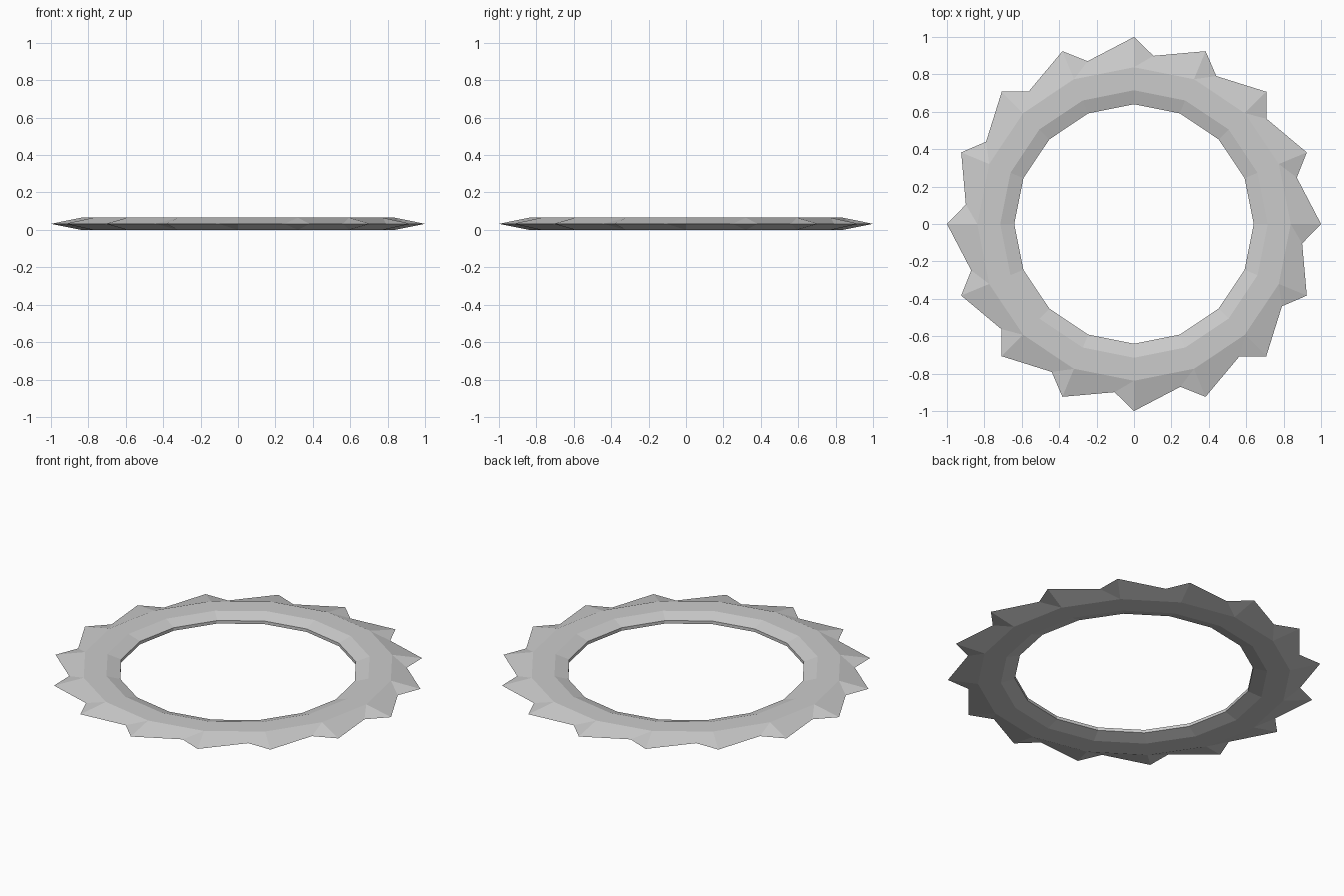
import bpy
import bmesh
from math import cos, sin, radians

cube = bpy.data.objects.get("Cube")
if cube:
    bpy.data.objects.remove(cube)

TEETH = 16
STEP = 360 / TEETH
HEIGHT = 0.065
MID = HEIGHT / 2
WALL = 0.009  # half height of the inner wall

steel = bpy.data.materials.new("light grey steel")
steel.use_nodes = True
GREY = (0.6, 0.6, 0.6, 1)
steel.diffuse_color = GREY
steel.node_tree.nodes["Principled BSDF"].inputs["Base Color"].default_value = GREY

bm = bmesh.new()


def ring(radius, z, turn=0):
    """One vertex per tooth on a circle."""
    angles = [radians(i * STEP + turn) for i in range(TEETH)]
    return [bm.verts.new((radius * cos(a), radius * sin(a), z)) for a in angles]


def bridge(a, b):
    for i in range(TEETH):
        j = (i + 1) % TEETH
        bm.faces.new((a[i], a[j], b[j], b[i]))


# Slanted saw teeth: tips and off-centre valleys at mid height
tips = ring(1.0, MID)
valleys = ring(0.905, MID, STEP - 6.6)

# Each side: inner bevel, flat band and sloping teeth
inner_edges = []
for side in (1, -1):
    face_z = MID + side * MID
    inner = ring(0.64, MID + side * WALL)
    band_in = ring(0.715, face_z)
    band_out = ring(0.838, face_z)
    bridge(inner, band_in)
    bridge(band_in, band_out)
    for i in range(TEETH):
        j = (i + 1) % TEETH
        bm.faces.new((band_out[i], tips[i], valleys[i], band_out[j]))
        bm.faces.new((band_out[j], valleys[i], tips[j]))
    inner_edges.append(inner)

# Thin upright wall around the hole
bridge(*inner_edges)

bmesh.ops.recalc_face_normals(bm, faces=bm.faces[:])
mesh = bpy.data.meshes.new("toothed_ring")
bm.to_mesh(mesh)
bm.free()
mesh.materials.append(steel)
obj = bpy.data.objects.new("toothed_ring", mesh)
bpy.context.collection.objects.link(obj)
